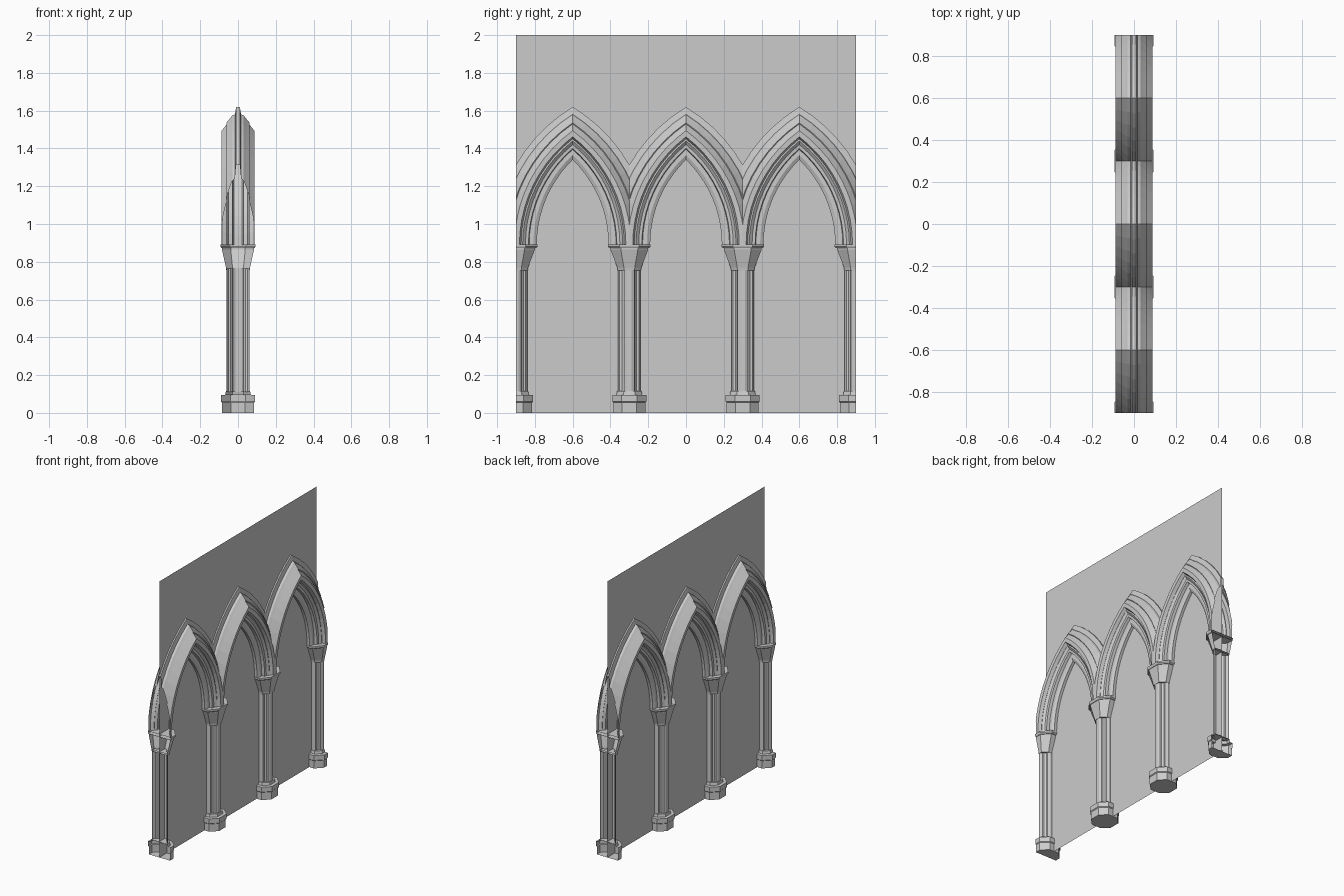
import bpy, bmesh
from math import acos, cos, sin

if "Cube" in bpy.data.objects:
    bpy.data.objects.remove(bpy.data.objects["Cube"])

SPRING, C, R0 = 0.89, 0.438, 0.628   # springing height, arc centre offset, inner radius
HALF = 0.9                           # half length of the wall


def finish(name, bm, clip=True):
    bmesh.ops.remove_doubles(bm, verts=bm.verts, dist=1e-5)
    if clip:
        for s in (-1, 1):
            bmesh.ops.bisect_plane(bm, geom=bm.verts[:] + bm.edges[:] + bm.faces[:],
                                   plane_co=(0, s * HALF, 0), plane_no=(0, s, 0),
                                   clear_outer=True)
    bmesh.ops.recalc_face_normals(bm, faces=bm.faces)
    me = bpy.data.meshes.new(name)
    bm.to_mesh(me)
    bm.free()
    ob = bpy.data.objects.new(name, me)
    bpy.context.collection.objects.link(ob)
    return ob


def octagon(hx, hy, k=0.45):
    """Octagon section with half sizes hx, hy and flats of fraction k."""
    return [(hx, -hy * k), (hx, hy * k), (hx * k, hy), (-hx * k, hy),
            (-hx, hy * k), (-hx, -hy * k), (-hx * k, -hy), (hx * k, -hy)]


def loft(bm, y, rings):
    """Stack of matching sections [(section, z), ...] with end caps."""
    loops = [[bm.verts.new((px, y + py, z)) for px, py in sec] for sec, z in rings]
    n = len(loops[0])
    for a, b in zip(loops, loops[1:]):
        for i in range(n):
            j = (i + 1) % n
            bm.faces.new((a[i], a[j], b[j], b[i]))
    bm.faces.new(loops[0][::-1])
    bm.faces.new(loops[-1])


# Thin wall panel
bm = bmesh.new()
bm.faces.new([bm.verts.new((0, y, z)) for y, z in
              ((-HALF, 0), (HALF, 0), (HALF, 2), (-HALF, 2))])
finish("wall_panel", bm, clip=False)

# Clustered shaft section: one lobe turned four times
shaft = []
lobe = [(.06, -.012), (.06, .012), (.051, .027), (.039, .029), (.029, .039), (.027, .051)]
for _ in range(4):
    shaft += lobe
    lobe = [(-y, x) for x, y in lobe]

# Columns, the outer two cut in half by the wall ends
for n, y in enumerate((-0.9, -0.3, 0.3, 0.9), 1):
    parts = {
        "base": [(octagon(.085, .085), 0), (octagon(.085, .085), .055),
                 (octagon(.09, .09), .06), (octagon(.09, .09), .095),
                 (octagon(.068, .068), .096), (octagon(.064, .064), .115)],
        "shaft": [(shaft, .11), (shaft, .765)],
        "capital": [(octagon(.062, .062), .755), (octagon(.064, .064), .77),
                    (octagon(.085, .10), .865), (octagon(.085, .10), .877)],
        "abacus": [(octagon(.088, .106), .872), (octagon(.093, .113), .88),
                   (octagon(.093, .113), .892)],
    }
    for part, rings in parts.items():
        bm = bmesh.new()
        loft(bm, y, rings)
        finish(f"column_{part}_{n}", bm)

# Moulding profile: (distance outward from the inner edge, depth)
profile = [(0, 0), (0, .02), (.018, .03), (.04, .03), (.044, .05), (.06, .052),
           (.075, .066), (.083, .062), (.092, .085), (.118, .087), (.147, .058),
           (.152, .062), (.172, .042), (.185, .03), (.19, .016), (.223, .01), (.223, 0)]
SEG = 10

# Pointed arches: each half swept along its arc, clipped midway over the column
for n, yc in enumerate((-0.6, 0, 0.6), 1):
    bm = bmesh.new()
    for sx in (-1, 1):
        for sy in (-1, 1):
            rows = []
            for t, d in profile:
                r = R0 + t
                top = acos(C / r)
                rows.append([bm.verts.new((sx * d, yc + sy * (r * cos(top * i / SEG) - C),
                                           SPRING + r * sin(top * i / SEG)))
                             for i in range(SEG + 1)])
            for a, b in zip(rows, rows[1:]):
                for i in range(SEG):
                    bm.faces.new((a[i], a[i + 1], b[i + 1], b[i]))
    for s in (-1, 1):
        bmesh.ops.bisect_plane(bm, geom=bm.verts[:] + bm.edges[:] + bm.faces[:],
                               plane_co=(0, yc + s * 0.3, 0), plane_no=(0, s, 0),
                               clear_outer=True)
    finish(f"pointed_arch_{n}", bm, clip=False)
